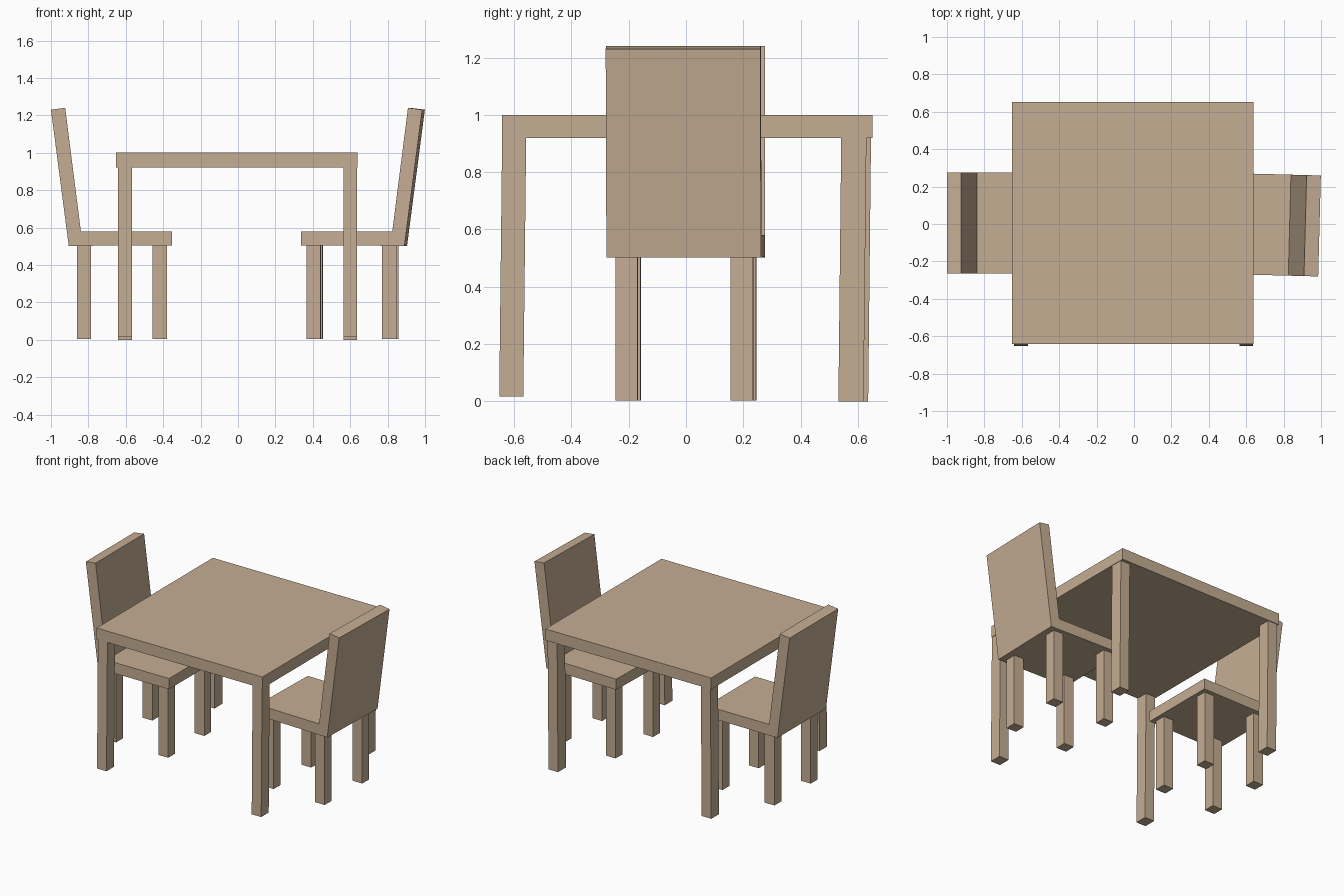
import bpy, bmesh, math
from mathutils import Matrix

if "Cube" in bpy.data.objects:
    bpy.data.objects.remove(bpy.data.objects["Cube"])

wood = bpy.data.materials.new("tan wood")
wood.diffuse_color = (0.56, 0.42, 0.295, 1)
wood.use_nodes = True
wood.node_tree.nodes["Principled BSDF"].inputs["Base Color"].default_value = wood.diffuse_color


def finish(name, bm, matrix=None):
    bmesh.ops.recalc_face_normals(bm, faces=bm.faces[:])
    mesh = bpy.data.meshes.new(name)
    bm.to_mesh(mesh)
    bm.free()
    mesh.materials.append(wood)
    obj = bpy.data.objects.new(name, mesh)
    bpy.context.collection.objects.link(obj)
    if matrix:
        obj.matrix_world = matrix
    return obj


def box(name, x, y, z, matrix=None, lean=0.0):
    """Box from ranges; lean shifts the bottom face along y."""
    bm = bmesh.new()
    bmesh.ops.create_cube(bm, size=1)
    for v in bm.verts:
        low = v.co.z < 0
        v.co = (x[v.co.x > 0], y[v.co.y > 0] + (lean if low else 0), z[v.co.z > 0])
    return finish(name, bm, matrix)


def prism(name, profile, y, matrix=None):
    """Extrude an xz profile along y."""
    bm = bmesh.new()
    face = bm.faces.new([bm.verts.new((px, y[0], pz)) for px, pz in profile])
    out = bmesh.ops.extrude_face_region(bm, geom=[face])
    verts = [g for g in out["geom"] if isinstance(g, bmesh.types.BMVert)]
    bmesh.ops.translate(bm, verts=verts, vec=(0, y[1] - y[0], 0))
    return finish(name, bm, matrix)


# Table
box("table_top", (-0.652, 0.64), (-0.642, 0.651), (0.92, 1.0))
for side, x, back_y in (("left", (-0.642, -0.568), (0.56, 0.646)),
                        ("right", (0.563, 0.637), (0.542, 0.63))):
    box(f"table_front_leg_{side}", x, (-0.642, -0.558), (0.017, 0.92), lean=-0.01)
    box(f"table_back_leg_{side}", x, back_y, (0.0, 0.92), lean=-0.01)


# Chair, modelled around its own centre with the backrest toward +x
def chair(label, matrix):
    seat_and_back = [(-0.323, 0.505), (0.228, 0.498), (0.325, 1.23),
                     (0.249, 1.24), (0.165, 0.58), (-0.323, 0.58)]
    seat_and_back[1] = (0.23, 0.502)
    prism(f"{label}_chair_seat_and_back", seat_and_back, (-0.27, 0.27), matrix)
    for where, x in (("inner", (-0.295, -0.219)), ("outer", (0.11, 0.186))):
        for end, y in (("front", (-0.24, -0.163)), ("back", (0.163, 0.24))):
            box(f"{label}_chair_{where}_{end}_leg", x, y, (0.003, 0.506), matrix)


chair("left", Matrix.Translation((-0.675, 0.005, 0)) @ Matrix.Rotation(math.pi, 4, "Z"))
chair("right", Matrix.Translation((0.667, -0.002, 0)) @ Matrix.Rotation(math.radians(-1.5), 4, "Z"))
